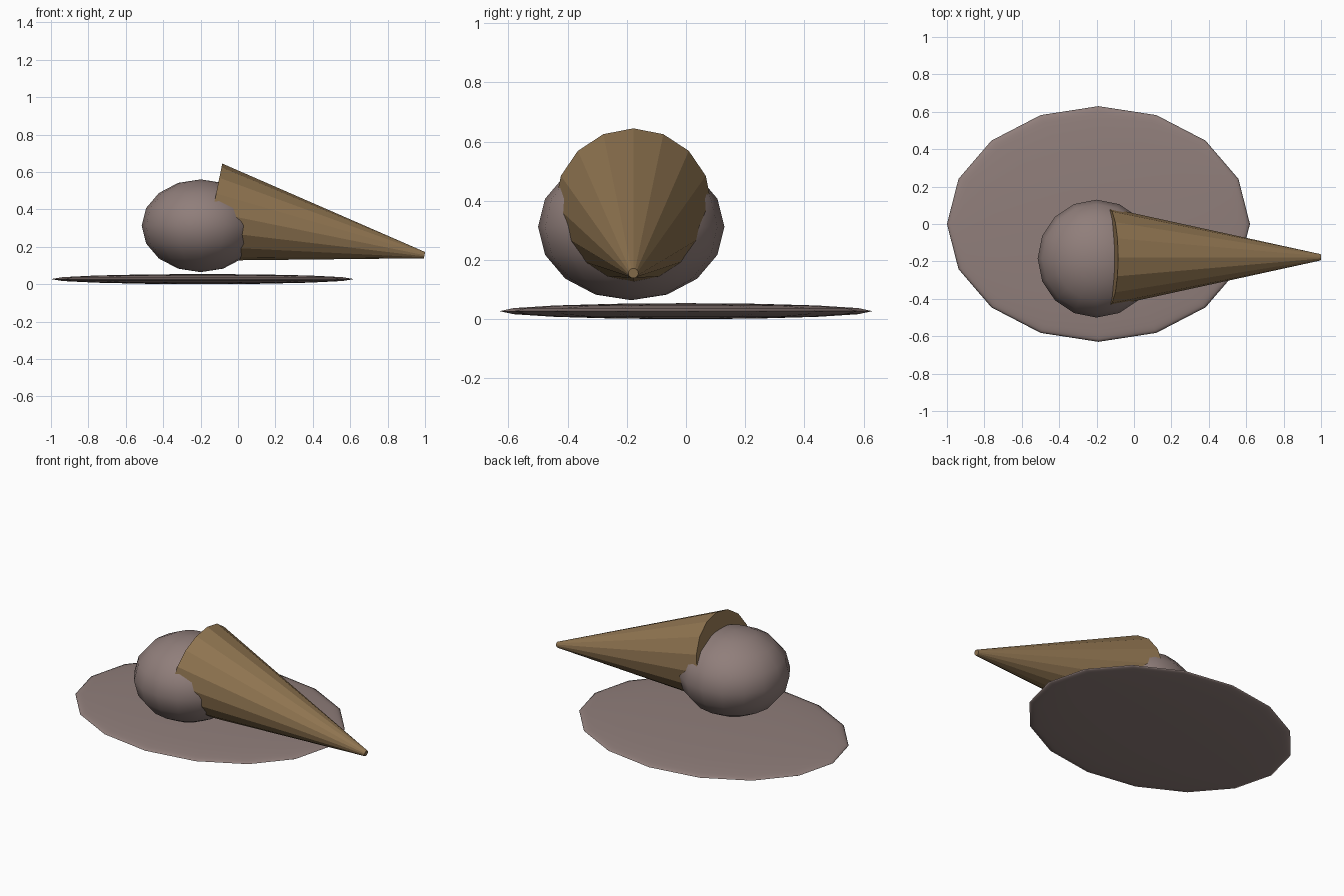
import bpy
from mathutils import Vector

cube = bpy.data.objects.get("Cube")
if cube:
    bpy.data.objects.remove(cube, do_unlink=True)


def material(name, color):
    mat = bpy.data.materials.new(name)
    mat.use_nodes = True
    mat.diffuse_color = color
    mat.node_tree.nodes["Principled BSDF"].inputs["Base Color"].default_value = color
    return mat


def finish(name, mat, smooth):
    obj = bpy.context.object
    obj.name = name
    obj.data.materials.append(mat)
    for poly in obj.data.polygons:
        poly.use_smooth = smooth
    return obj


def ellipsoid(name, center, radii, mat):
    bpy.ops.mesh.primitive_uv_sphere_add(segments=16, ring_count=8, radius=1, location=center)
    obj = finish(name, mat, True)
    obj.scale = radii
    return obj


mauve = material("mauve", (0.28, 0.21, 0.197, 1))
brown = material("wafer brown", (0.28, 0.178, 0.082, 1))

# Flat puddle and the scoop above it
ellipsoid("puddle", (-0.19, 0, 0.027), (0.81, 0.63, 0.027), mauve)
ellipsoid("scoop", (-0.2, -0.185, 0.312), (0.315, 0.315, 0.248), mauve)

# Tapered cone lying on its side, wide end over the scoop
base = Vector((-0.137, -0.178, 0.385))
tip = Vector((0.997, -0.178, 0.155))
axis = tip - base
bpy.ops.mesh.primitive_cone_add(vertices=16, radius1=0.265, radius2=0.017,
                                depth=axis.length, location=(base + tip) / 2)
cone = finish("cone", brown, False)
cone.rotation_euler = (0, axis.angle(Vector((0, 0, 1))), 0)
